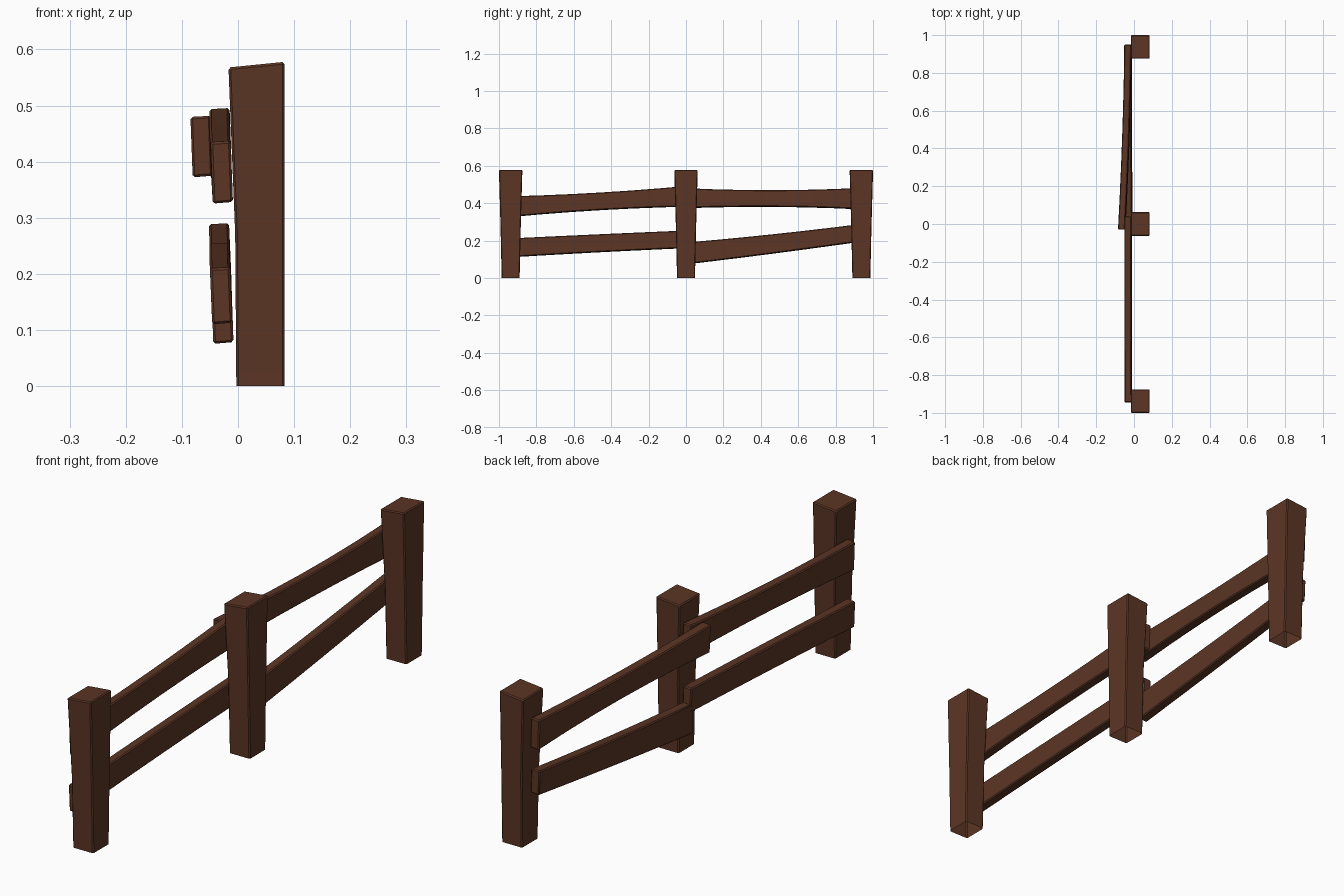
import bpy
import bmesh

cube = bpy.data.objects.get("Cube")
if cube:
    bpy.data.objects.remove(cube, do_unlink=True)

# Single wood colour
wood = bpy.data.materials.new("dark_brown_wood")
wood.use_nodes = True
colour = (0.105, 0.036, 0.018, 1)
wood.diffuse_color = colour
bsdf = wood.node_tree.nodes["Principled BSDF"]
bsdf.inputs["Base Color"].default_value = colour
bsdf.inputs["Roughness"].default_value = 0.9


def loft(name, rings, bevel, open_start=False):
    """Skin a row of four-cornered sections and soften the long and end edges."""
    bm = bmesh.new()
    loops = [[bm.verts.new(p) for p in ring] for ring in rings]
    for a, b in zip(loops, loops[1:]):
        for i in range(4):
            j = (i + 1) % 4
            bm.faces.new((a[i], a[j], b[j], b[i]))
    bm.faces.new(loops[-1])
    if not open_start:
        bm.faces.new(loops[0][::-1])
    bmesh.ops.recalc_face_normals(bm, faces=bm.faces)
    corners = [e for e in bm.edges
               if not e.is_boundary and e.calc_face_angle(0) > 0.6]
    bmesh.ops.bevel(bm, geom=corners, offset=bevel, segments=1,
                    affect='EDGES', clamp_overlap=True)
    mesh = bpy.data.meshes.new(name)
    bm.to_mesh(mesh)
    bm.free()
    mesh.materials.append(wood)
    obj = bpy.data.objects.new(name, mesh)
    bpy.context.collection.objects.link(obj)
    bpy.ops.object.select_all(action='DESELECT')
    obj.select_set(True)
    bpy.context.view_layer.objects.active = obj
    bpy.ops.object.shade_smooth_by_angle(angle=0.6)
    return obj


# Posts: flared towards a sloping top, open underneath
def post(name, y):
    back = 0.083
    rings = []
    for left, half, z, rise in ((-0.003, 0.048, 0, 0),
                                (-0.005, 0.054, 0.27, 0),
                                (-0.017, 0.0625, 0.568, 0.01)):
        rings.append([(left, y - half, z), (back, y - half, z + rise),
                      (back, y + half, z + rise), (left, y + half, z)])
    loft(name, rings, 0.004, open_start=True)


for name, y in (("front_post", -0.9375), ("middle_post", 0), ("back_post", 0.9375)):
    post(name, y)


# Rails: gently bent planks through three sections (y, centre x, low z, high z)
def rail(name, start, middle, end, steps=6):
    half, lean = 0.018, 0.002
    rings = []
    for i in range(steps + 1):
        t = i / steps
        weights = ((1 - t) * (1 - 2 * t), 4 * t * (1 - t), t * (2 * t - 1))
        y, x, low, high = (sum(w * v for w, v in zip(weights, vals))
                           for vals in zip(start, middle, end))
        rings.append([(x - half + lean, y, low), (x + half + lean, y, low + 0.003),
                      (x + half - lean, y, high + 0.002), (x - half - lean, y, high)])
    loft(name, rings, 0.004)


rail("upper_front_rail", (-0.945, -0.029, 0.325, 0.435),
     (-0.45, -0.031, 0.363, 0.456), (0.04, -0.031, 0.382, 0.494))
rail("upper_back_rail", (-0.03, -0.065, 0.372, 0.48),
     (0.46, -0.043, 0.38, 0.468), (0.95, -0.031, 0.366, 0.481))
rail("lower_front_rail", (-0.945, -0.030, 0.11, 0.21),
     (-0.45, -0.031, 0.138, 0.233), (0.04, -0.031, 0.161, 0.254))
rail("lower_back_rail", (0.02, -0.028, 0.075, 0.19),
     (0.48, -0.030, 0.132, 0.234), (0.95, -0.032, 0.196, 0.289))
